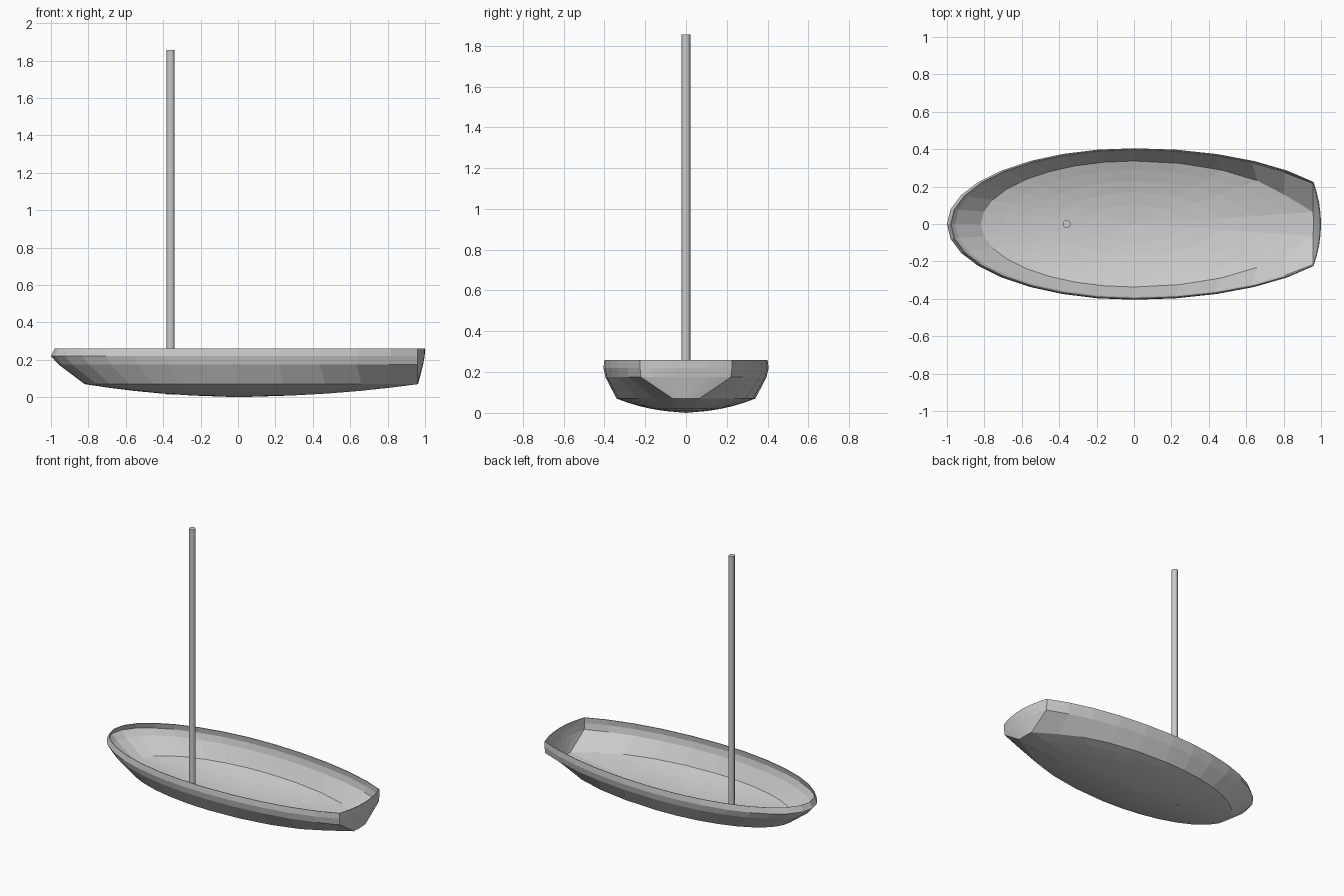
import bpy, bmesh
from math import sin, cos, radians

if "Cube" in bpy.data.objects:
    bpy.data.objects.remove(bpy.data.objects["Cube"])

STEP = radians(11.25)


def half_ring(bow, stern, beam, stern_step, end_y):
    """Half outline from bow tip to transom corner."""
    pts = [(-bow * cos(i * STEP), beam * sin(i * STEP)) for i in range(9)]
    pts += [(stern * sin(i * stern_step), beam * cos(i * stern_step)) for i in range(1, 5)]
    return pts + [(0.96, end_y)]


def full_ring(half, bulge):
    """Mirror the half outline and close it with the bulging transom."""
    pts = [(x, -y) for x, y in reversed(half[1:])] + half
    w = half[-1][1]
    for k in range(1, 8):
        u = 1 - k / 4
        pts.append((0.96 + bulge * (1 - u * u), w * u))
    return pts


# Hull: outlines from rim down to the chine, then a shallow bowl
levels = [
    (0.26, full_ring(half_ring(0.98, 1.155, 0.40, STEP, 0.225), 0.04)),
    (0.22, full_ring(half_ring(1.00, 1.155, 0.405, STEP, 0.225), 0.038)),
    (0.175, full_ring(half_ring(0.96, 1.14, 0.395, STEP, 0.22), 0.03)),
    (0.07, full_ring(half_ring(0.82, 0.91, 0.34, radians(15.5), 0.065), 0.003)),
]
chine = levels[-1][1]
for r in (0.85, 0.68, 0.5, 0.3, 0.14):
    levels.append((0.003 + 0.067 * r * r, [(x * r, y * r) for x, y in chine]))

bm = bmesh.new()
rings = [[bm.verts.new((x, y, z)) for x, y in pts] for z, pts in levels]
n = len(rings[0])
for a, b in zip(rings, rings[1:]):
    for i in range(n):
        j = (i + 1) % n
        bm.faces.new((a[i], a[j], b[j], b[i]))
keel = bm.verts.new((0, 0, 0))
for i in range(n):
    bm.faces.new((rings[-1][i], rings[-1][(i + 1) % n], keel))
mesh = bpy.data.meshes.new("hull")
bm.to_mesh(mesh)
bm.free()
hull = bpy.data.objects.new("hull", mesh)
bpy.context.collection.objects.link(hull)
shell = hull.modifiers.new("shell", 'SOLIDIFY')
shell.thickness = 0.005
shell.offset = -1

# Mast standing on the hull floor
bottom, top = 0.015, 1.855
bpy.ops.mesh.primitive_cylinder_add(vertices=16, radius=0.021, depth=top - bottom,
                                    location=(-0.36, 0, (top + bottom) / 2))
mast = bpy.context.object
mast.name = "mast"
bpy.ops.object.shade_smooth_by_angle(angle=radians(30))
